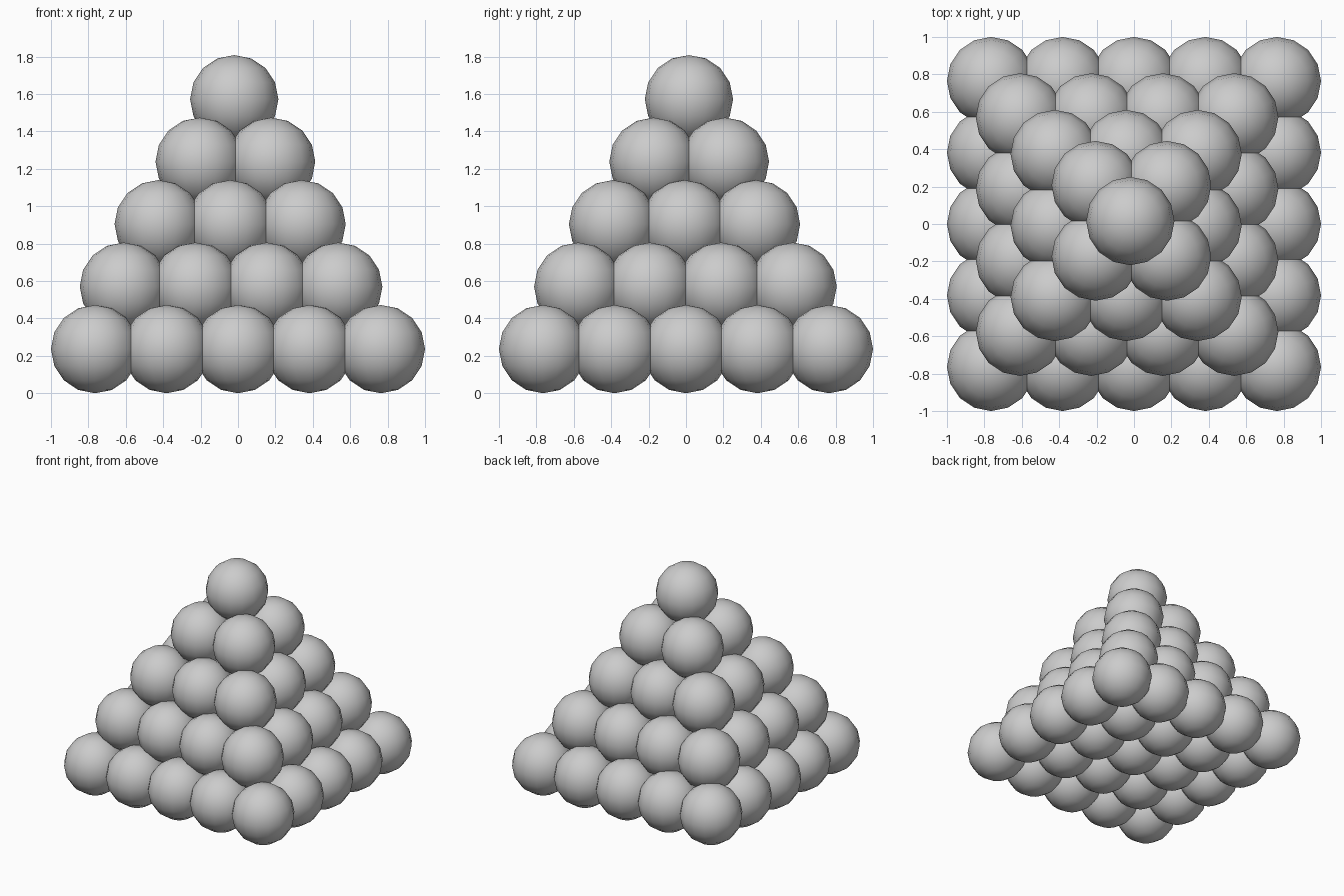
import bpy

if "Cube" in bpy.data.objects:
    bpy.data.objects.remove(bpy.data.objects["Cube"])

R = 0.236        # ball radius
PITCH = 0.382    # spacing inside a layer
RISE = 0.334     # height between layers

# slight sideways shift of each layer, bottom to top
SHIFTS = [(0, 0), (-0.037, -0.003), (-0.042, -0.008), (-0.014, 0.017), (-0.02, 0.016)]

# one shared ball mesh
bpy.ops.mesh.primitive_uv_sphere_add(segments=16, ring_count=8, radius=R)
first = bpy.context.object
bpy.ops.object.shade_smooth()
mesh = first.data
mesh.name = "ball"
bpy.data.objects.remove(first)

# stacked square layers, 5 x 5 down to a single ball
for layer, (dx, dy) in enumerate(SHIFTS):
    n = 5 - layer
    for i in range(n):
        for j in range(n):
            ball = bpy.data.objects.new(f"ball_layer{layer + 1}_{i + 1}_{j + 1}", mesh)
            ball.location = (dx + (i - (n - 1) / 2) * PITCH,
                             dy + (j - (n - 1) / 2) * PITCH,
                             R + layer * RISE)
            bpy.context.collection.objects.link(ball)
